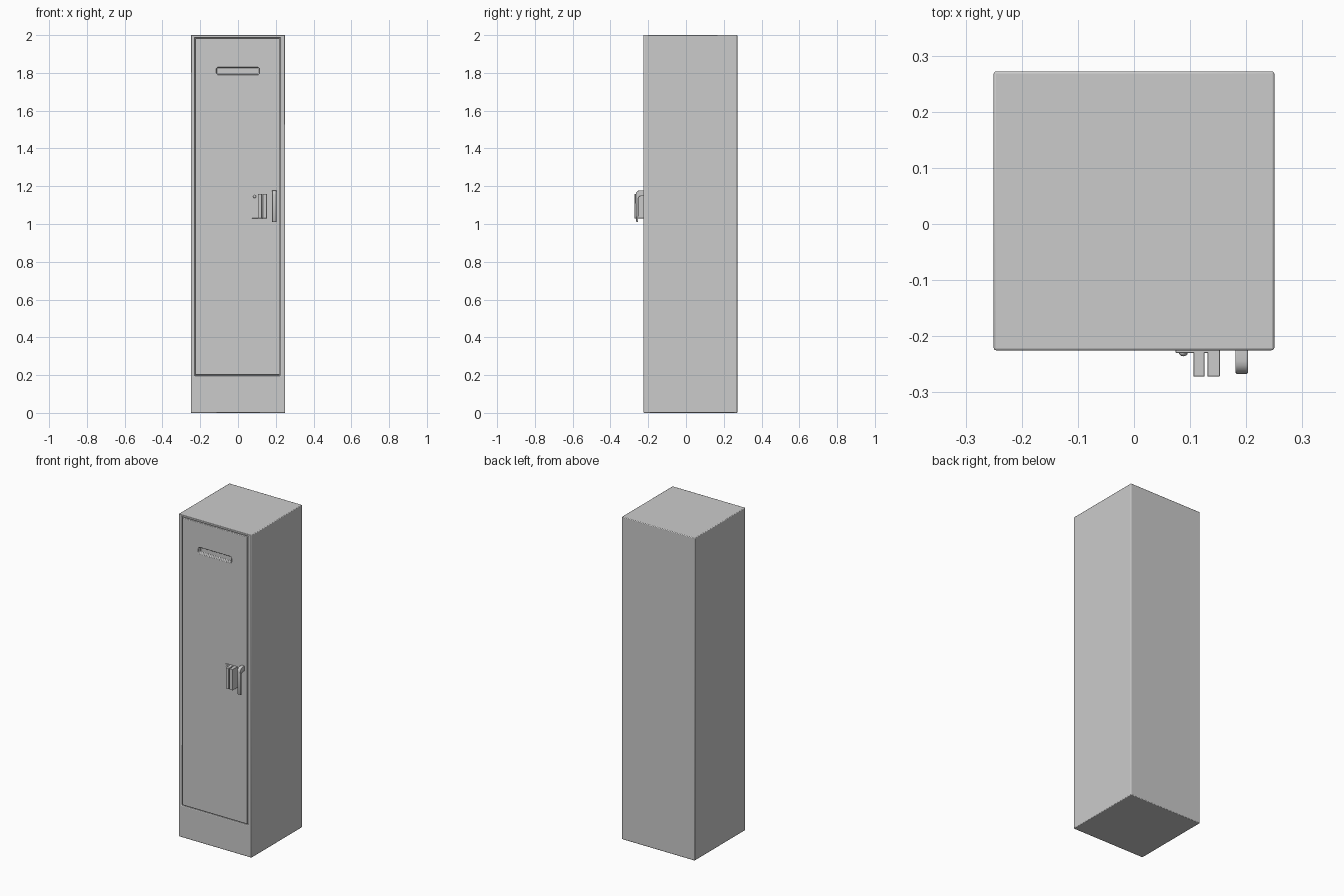
import bpy, bmesh, math
from mathutils import Vector

if "Cube" in bpy.data.objects:
    bpy.data.objects.remove(bpy.data.objects["Cube"])


def prism(name, pts, axis, lo, hi):
    """Extrude a 2D outline along x or y (points are yz or xz)."""
    bm = bmesh.new()
    make = (lambda a, b, d: (d, a, b)) if axis == 'x' else (lambda a, b, d: (a, d, b))
    face = bm.faces.new([bm.verts.new(make(a, b, lo)) for a, b in pts])
    ext = bmesh.ops.extrude_face_region(bm, geom=[face])['geom']
    move = Vector(make(0, 0, hi - lo))
    bmesh.ops.translate(bm, vec=move, verts=[g for g in ext if isinstance(g, bmesh.types.BMVert)])
    bmesh.ops.recalc_face_normals(bm, faces=bm.faces)
    me = bpy.data.meshes.new(name)
    bm.to_mesh(me)
    bm.free()
    ob = bpy.data.objects.new(name, me)
    bpy.context.collection.objects.link(ob)
    return ob


def box(name, x, y, z):
    return prism(name, [(x[0], z[0]), (x[1], z[0]), (x[1], z[1]), (x[0], z[1])], 'y', *y)


def rounded_rect(x, z, r, n=4):
    corners = [(x[1] - r, z[1] - r), (x[0] + r, z[1] - r), (x[0] + r, z[0] + r), (x[1] - r, z[0] + r)]
    return [(cx + r * math.cos(math.pi / 2 * (i + k / n)), cz + r * math.sin(math.pi / 2 * (i + k / n)))
            for i, (cx, cz) in enumerate(corners) for k in range(n + 1)]


def cut(ob, cutter):
    m = ob.modifiers.new("cut", 'BOOLEAN')
    m.operation, m.object, m.solver = 'DIFFERENCE', cutter, 'EXACT'
    bpy.context.view_layer.objects.active = ob
    bpy.ops.object.modifier_apply(modifier=m.name)
    bpy.data.objects.remove(cutter)


def finish(ob, width, segments=2):
    m = ob.modifiers.new("bevel", 'BEVEL')
    m.width, m.segments, m.limit_method = width, segments, 'ANGLE'
    bpy.ops.object.select_all(action='DESELECT')
    ob.select_set(True)
    bpy.context.view_layer.objects.active = ob
    bpy.ops.object.shade_smooth_by_angle(angle=math.radians(35))


FRONT = -0.225

# Cabinet with a shallow door opening
cabinet = box("cabinet", (-0.25, 0.25), (FRONT, 0.272), (0, 2))
cut(cabinet, box("door_opening", (-0.23, 0.225), (FRONT - 0.1, FRONT + 0.03), (0.197, 1.987)))
finish(cabinet, 0.004)

# Door, flush with the frame, with a vent slot
door = box("door", (-0.226, 0.221), (FRONT, FRONT + 0.03), (0.201, 1.983))
cut(door, prism("slot", rounded_rect((-0.114, 0.113), (1.791, 1.829), 0.01), 'y',
                FRONT - 0.1, FRONT + 0.022))
finish(door, 0.003)

# Hasp: back plate, two lock fins and a rivet
finish(box("hasp_plate", (0.074, 0.153), (FRONT - 0.005, FRONT + 0.002), (1.03, 1.16)), 0.001, 1)
for i, x in enumerate([(0.106, 0.126), (0.131, 0.153)]):
    finish(box(f"hasp_fin_{i + 1}", x, (-0.272, FRONT), (1.03, 1.16)), 0.001, 1)
bpy.ops.mesh.primitive_uv_sphere_add(segments=16, ring_count=8, radius=0.008,
                                     location=(0.088, FRONT - 0.004, 1.145))
rivet = bpy.context.object
rivet.name = "hasp_rivet"
rivet.scale.y = 0.85
bpy.ops.object.shade_smooth()

# Handle: bent lever reaching out of the door and hanging down
arc = [math.radians(90 + 22.5 * k) for k in range(5)]
outer = [(-0.244 + 0.023 * math.cos(a), 1.155 + 0.023 * math.sin(a)) for a in arc]
inner = [(-0.240 + 0.012 * math.cos(a), 1.135 + 0.012 * math.sin(a)) for a in reversed(arc)]
outline = [(FRONT + 0.002, 1.178)] + outer + [(-0.264, 1.015), (-0.261, 1.01), (-0.256, 1.01), (-0.253, 1.015)]
outline += inner + [(FRONT + 0.002, 1.147)]
finish(prism("handle", outline, 'x', 0.181, 0.203), 0.004, 3)
